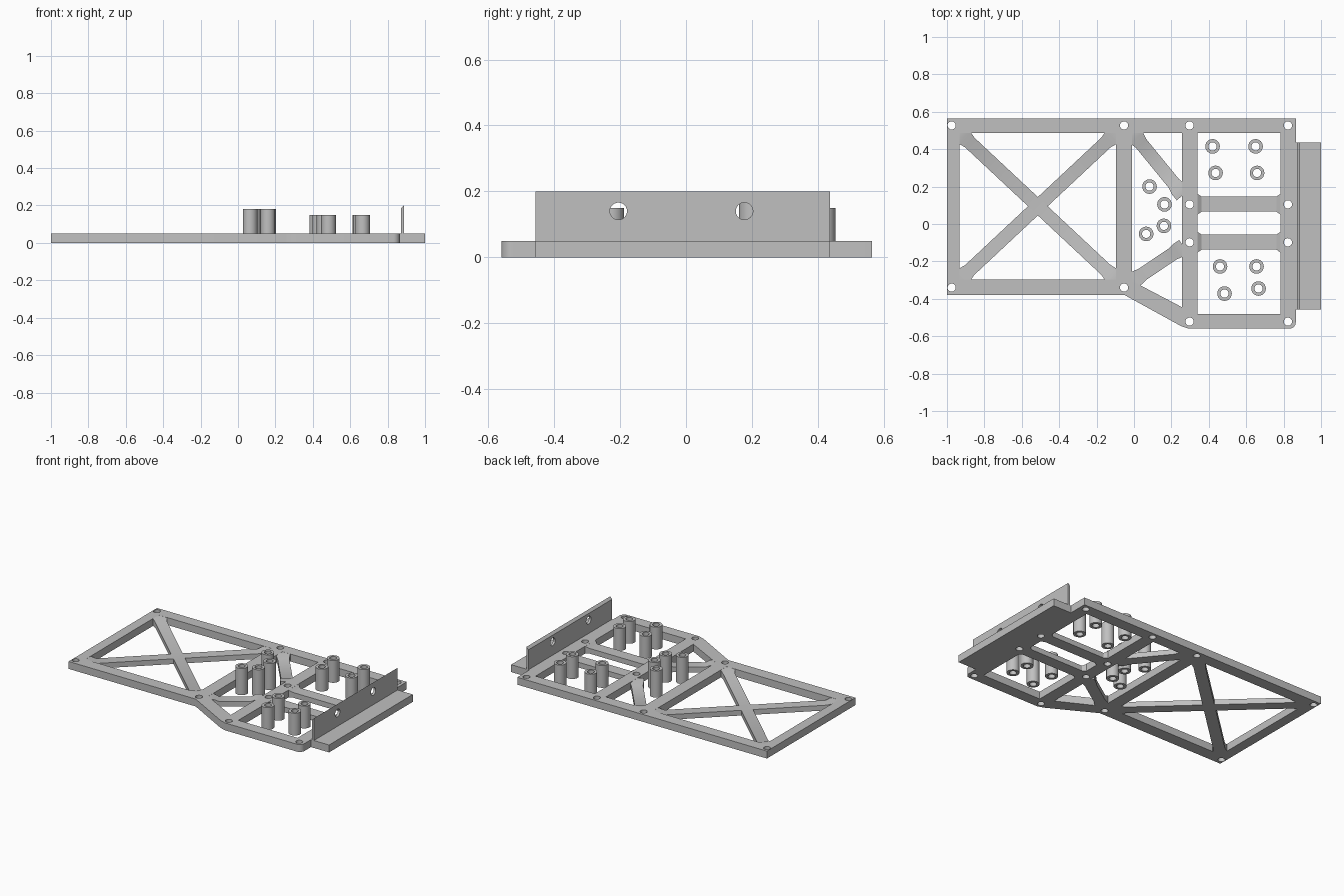
import bpy, bmesh, math
from mathutils import Vector, Matrix

cube = bpy.data.objects.get("Cube")
if cube:
    bpy.data.objects.remove(cube)

grey = bpy.data.materials.new("light grey")
grey.use_nodes = True
COLOUR = (0.53, 0.53, 0.53, 1)
grey.diffuse_color = COLOUR
grey.node_tree.nodes["Principled BSDF"].inputs["Base Color"].default_value = COLOUR

T = 0.05          # frame thickness
BRACE = 0.035     # brace thickness


def finish(name, bm):
    bmesh.ops.recalc_face_normals(bm, faces=bm.faces)
    mesh = bpy.data.meshes.new(name)
    bm.to_mesh(mesh)
    bm.free()
    mesh.materials.append(grey)
    ob = bpy.data.objects.new(name, mesh)
    bpy.context.collection.objects.link(ob)
    bpy.ops.object.select_all(action='DESELECT')
    ob.select_set(True)
    bpy.context.view_layer.objects.active = ob
    bpy.ops.object.shade_smooth_by_angle(angle=math.radians(30))
    return ob


def circle(x, y, r, n=24, start=0.0, sweep=math.tau):
    return [(x + r * math.cos(start + sweep * i / n),
             y + r * math.sin(start + sweep * i / n)) for i in range(n)]


def rect(x0, x1, y0, y1):
    return [(x0, y0), (x1, y0), (x1, y1), (x0, y1)]


def plate_mesh(loops, z0, z1):
    """Extruded flat shape: first loop is the outline, the others are openings."""
    curve = bpy.data.curves.new("profile", 'CURVE')
    curve.dimensions = '2D'
    curve.fill_mode = 'BOTH'
    curve.extrude = (z1 - z0) / 2
    for loop in loops:
        spline = curve.splines.new('POLY')
        spline.points.add(len(loop) - 1)
        for p, (x, y) in zip(spline.points, loop):
            p.co = (x, y, 0, 1)
        spline.use_cyclic_u = True
    temp = bpy.data.objects.new("profile", curve)
    bpy.context.collection.objects.link(temp)
    deps = bpy.context.evaluated_depsgraph_get()
    mesh = bpy.data.meshes.new_from_object(temp.evaluated_get(deps))
    bm = bmesh.new()
    bm.from_mesh(mesh)
    bpy.data.objects.remove(temp)
    bpy.data.curves.remove(curve)
    bpy.data.meshes.remove(mesh)
    bmesh.ops.remove_doubles(bm, verts=bm.verts, dist=0.0002)
    bmesh.ops.translate(bm, verts=bm.verts, vec=(0, 0, (z0 + z1) / 2))
    return bm


def brace(name, a, b, half, flare, ramp):
    """Thin bar whose ends widen and ramp up to the frame's top face."""
    a, b = Vector(a), Vector(b)
    length = (b - a).length
    along = (b - a) / length
    side = Vector((-along.y, along.x))
    top = T - 0.0005
    r0, r1 = ramp
    stations = [(-0.01, flare, top), (r0, flare, top), (r1, half, BRACE)]
    stations += [(length - s, w, h) for s, w, h in reversed(stations)]
    bm = bmesh.new()
    rings = []
    for s, w, h in stations:
        c = a + along * s
        corners = [(c - side * w, 0), (c + side * w, 0), (c + side * w, h), (c - side * w, h)]
        rings.append([bm.verts.new((p.x, p.y, z)) for p, z in corners])
    for r, q in zip(rings, rings[1:]):
        for i in range(4):
            j = (i + 1) % 4
            bm.faces.new((r[i], r[j], q[j], q[i]))
    bm.faces.new(rings[0])
    bm.faces.new(rings[-1])
    return finish(name, bm)


# Main frame: outline, three openings and the screw holes
outline = [(-1, 0.565), (-1, -0.38), (-0.05, -0.38), (0.25, -0.545), (0.295, -0.56)]
outline += circle(0.83, -0.525, 0.035, 8, -math.pi / 2, math.pi / 2)
outline += [(0.865, -0.525), (0.865, 0.565)]
openings = [rect(-0.933, -0.095, -0.297, 0.487),
            [(-0.01, 0.487), (0.257, 0.487), (0.257, -0.445), (-0.01, -0.305)],
            rect(0.34, 0.783, -0.482, 0.487)]
screws = [(x, 0.527) for x in (-0.975, -0.053, 0.297, 0.823)]
screws += [(x, -0.34) for x in (-0.975, -0.053)]
screws += [(x, y) for x in (0.297, 0.823) for y in (0.105, -0.098, -0.522)]
holes = [circle(x, y, 0.022) for x, y in screws]
finish("frame", plate_mesh([outline] + openings + holes, 0, T))

# Crossed braces in the large bay
brace("cross_brace_a", (-0.933, 0.487), (-0.095, -0.297), 0.036, 0.045, (0.035, 0.075))
brace("cross_brace_b", (-0.933, -0.297), (-0.095, 0.487), 0.036, 0.045, (0.035, 0.075))

# Diagonal braces in the middle bay
brace("diagonal_brace_back", (-0.005, 0.483), (0.257, 0.163), 0.036, 0.045, (0.03, 0.07))
brace("diagonal_brace_front", (-0.005, -0.303), (0.257, -0.126), 0.036, 0.042, (0.03, 0.06))

# Straight bars across the small bay
for name, y in (("cross_bar_back", 0.106), ("cross_bar_front", -0.097)):
    brace(name, (0.34, y), (0.783, y), 0.04, 0.055, (0.0, 0.022))

# Hollow standoffs
tall = [(0.083, 0.2), (0.163, 0.105), (0.16, -0.01), (0.065, -0.053)]
short = [(0.42, 0.415), (0.65, 0.415), (0.436, 0.273), (0.658, 0.273),
         (0.46, -0.227), (0.655, -0.227), (0.484, -0.372), (0.666, -0.345)]
for kind, spots, height in (("tall", tall, 0.18), ("short", short, 0.15)):
    for i, (x, y) in enumerate(spots):
        tube = plate_mesh([circle(x, y, 0.039), circle(x, y, 0.022)], 0, height)
        finish(f"{kind}_standoff_{i + 1}", tube)

# End shelf beyond the frame
finish("end_shelf", plate_mesh([rect(0.865, 1, -0.457, 0.437)], 0, T))

# Upright wall with two round holes and a sloped top edge
wall = plate_mesh([rect(-0.457, 0.437, T - 0.01, 0.2),
                   circle(-0.205, 0.14, 0.026), circle(0.177, 0.14, 0.026)], 0.871, 0.887)
for v in wall.verts:
    y, z, x = v.co
    if z > 0.19 and x < 0.88:
        z -= 0.015
    v.co = (x, y, z)
finish("end_wall", wall)
